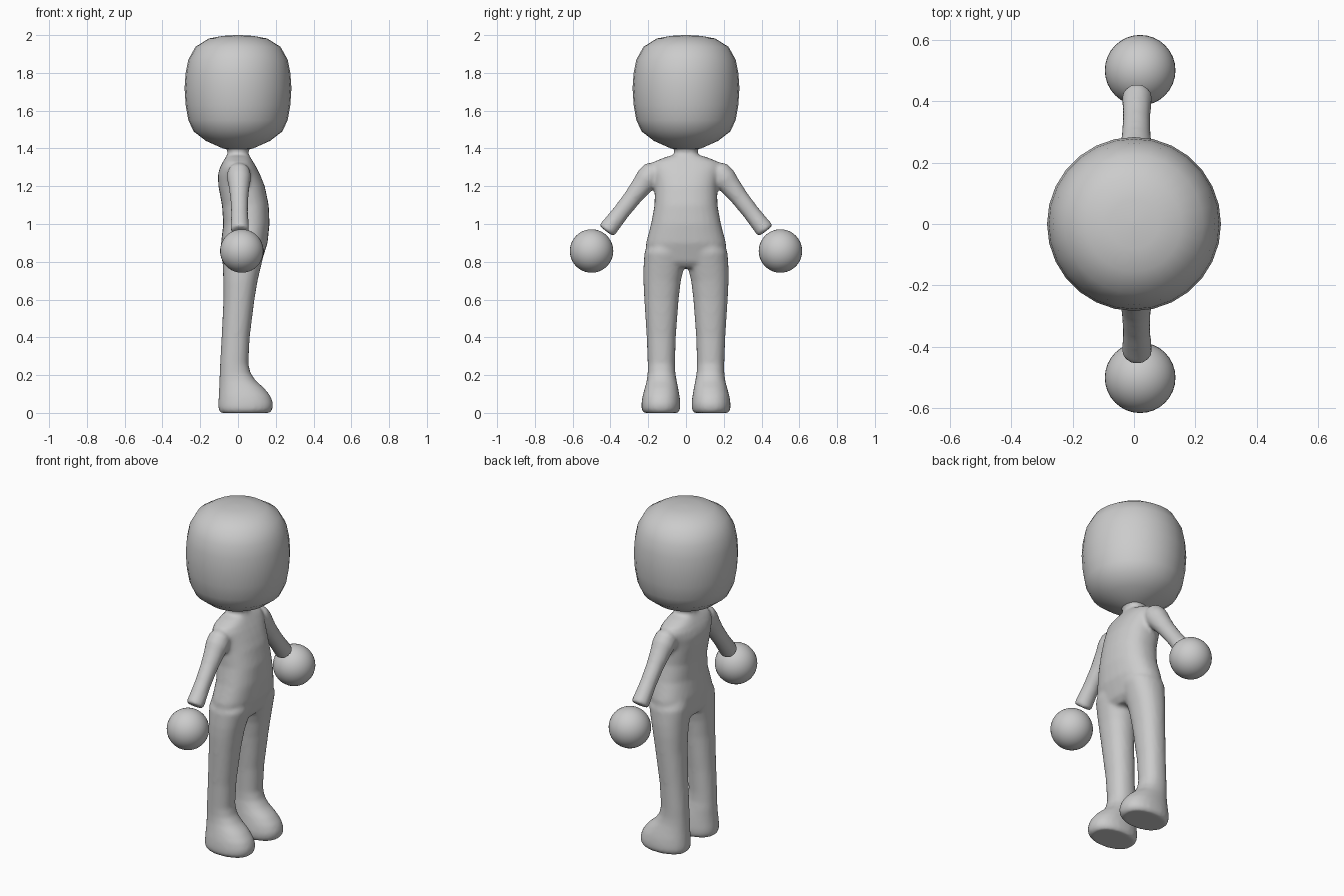
import bpy, bmesh
from math import cos, sin, pi, copysign
from mathutils import Matrix, Vector

if "Cube" in bpy.data.objects:
    bpy.data.objects.remove(bpy.data.objects["Cube"])


def finish(bm, name):
    bmesh.ops.recalc_face_normals(bm, faces=bm.faces)
    for f in bm.faces:
        f.smooth = True
    me = bpy.data.meshes.new(name)
    bm.to_mesh(me)
    bm.free()
    ob = bpy.data.objects.new(name, me)
    bpy.context.collection.objects.link(ob)
    return ob


def loft(bm, rings, mat=Matrix(), n=28, power=0.9):
    """Capped tube through rings of (height, x0, x1, y0, y1)."""
    loops = []
    for z, x0, x1, y0, y1 in rings:
        loop = []
        for i in range(n):
            c, s = cos(2 * pi * i / n), sin(2 * pi * i / n)
            x = (x0 + x1) / 2 + (x1 - x0) / 2 * copysign(abs(c) ** power, c)
            y = (y0 + y1) / 2 + (y1 - y0) / 2 * copysign(abs(s) ** power, s)
            loop.append(bm.verts.new(mat @ Vector((x, y, z))))
        loops.append(loop)
    for a, b in zip(loops, loops[1:]):
        for i in range(n):
            j = (i + 1) % n
            bm.faces.new((a[i], a[j], b[j], b[i]))
    bm.faces.new(loops[0][::-1])
    bm.faces.new(loops[-1])


# Body: torso, legs with feet, and arms fused into one smooth skin
bm = bmesh.new()
torso = [(0.77, -.07, .10, .13), (0.80, -.085, .125, .215), (0.90, -.09, .157, .212),
         (1.00, -.078, .167, .185), (1.10, -.085, .163, .167), (1.20, -.104, .142, .165),
         (1.26, -.107, .118, .175), (1.30, -.096, .098, .185), (1.33, -.08, .08, .17),
         (1.352, -.066, .066, .115), (1.368, -.055, .055, .06), (1.385, -.055, .055, .06),
         (1.43, -.08, .08, .085)]
loft(bm, [(z, a, b, -w, w) for z, a, b, w in torso], power=0.85)

leg = [(0.0, -.095, .17, .04, .225), (0.02, -.104, .184, .031, .236), (0.05, -.105, .187, .029, .236),
       (0.09, -.102, .172, .034, .23), (0.13, -.10, .14, .041, .219), (0.17, -.099, .095, .049, .208),
       (0.21, -.097, .067, .056, .203), (0.26, -.095, .055, .058, .203), (0.40, -.087, .062, .054, .208),
       (0.60, -.077, .087, .039, .221), (0.70, -.078, .104, .027, .226), (0.76, -.08, .118, .012, .226),
       (0.85, -.085, .14, .0, .22), (0.92, -.07, .13, .02, .18)]
arm = [(-.045, .04), (-.02, .06), (.03, .064), (.08, .056), (.16, .048),
       (.26, .045), (.34, .048), (.375, .05), (.385, .044)]
shoulder, wrist = Vector((0.005, 0.185, 1.265)), Vector((0.01, 0.424, 0.96))
arm_mat = Matrix.Translation(shoulder) @ (wrist - shoulder).to_track_quat('Z', 'Y').to_matrix().to_4x4()
for side in (1, -1):
    flip = Matrix.Diagonal((1, side, 1, 1))
    loft(bm, leg, flip)
    loft(bm, [(s, -r, r, -r, r) for s, r in arm], flip @ arm_mat, power=1)
body = finish(bm, "body")
rm = body.modifiers.new("fuse", 'REMESH')
rm.mode = 'VOXEL'
rm.voxel_size = 0.011
rm.use_smooth_shade = True
sm = body.modifiers.new("soften", 'SMOOTH')
sm.factor = 0.5
sm.iterations = 7

# Head: rounded barrel turned from a profile
profile = [(.08, 1.40), (.17, 1.44), (.235, 1.49), (.263, 1.55), (.277, 1.63), (.283, 1.72),
           (.277, 1.80), (.263, 1.87), (.225, 1.938), (.155, 1.982), (.08, 1.996)]
bm = bmesh.new()
loft(bm, [(1.388, -.01, .01, -.01, .01)] + [(z, -r, r, -r, r) for r, z in profile]
     + [(2.0, -.01, .01, -.01, .01)], power=1)
finish(bm, "head")

# Hands: plain balls
for name, side in (("left_hand", 1), ("right_hand", -1)):
    bm = bmesh.new()
    bmesh.ops.create_uvsphere(bm, u_segments=32, v_segments=20, radius=0.115,
                              matrix=Matrix.Translation((0.02, 0.5 * side, 0.857)))
    finish(bm, name)
